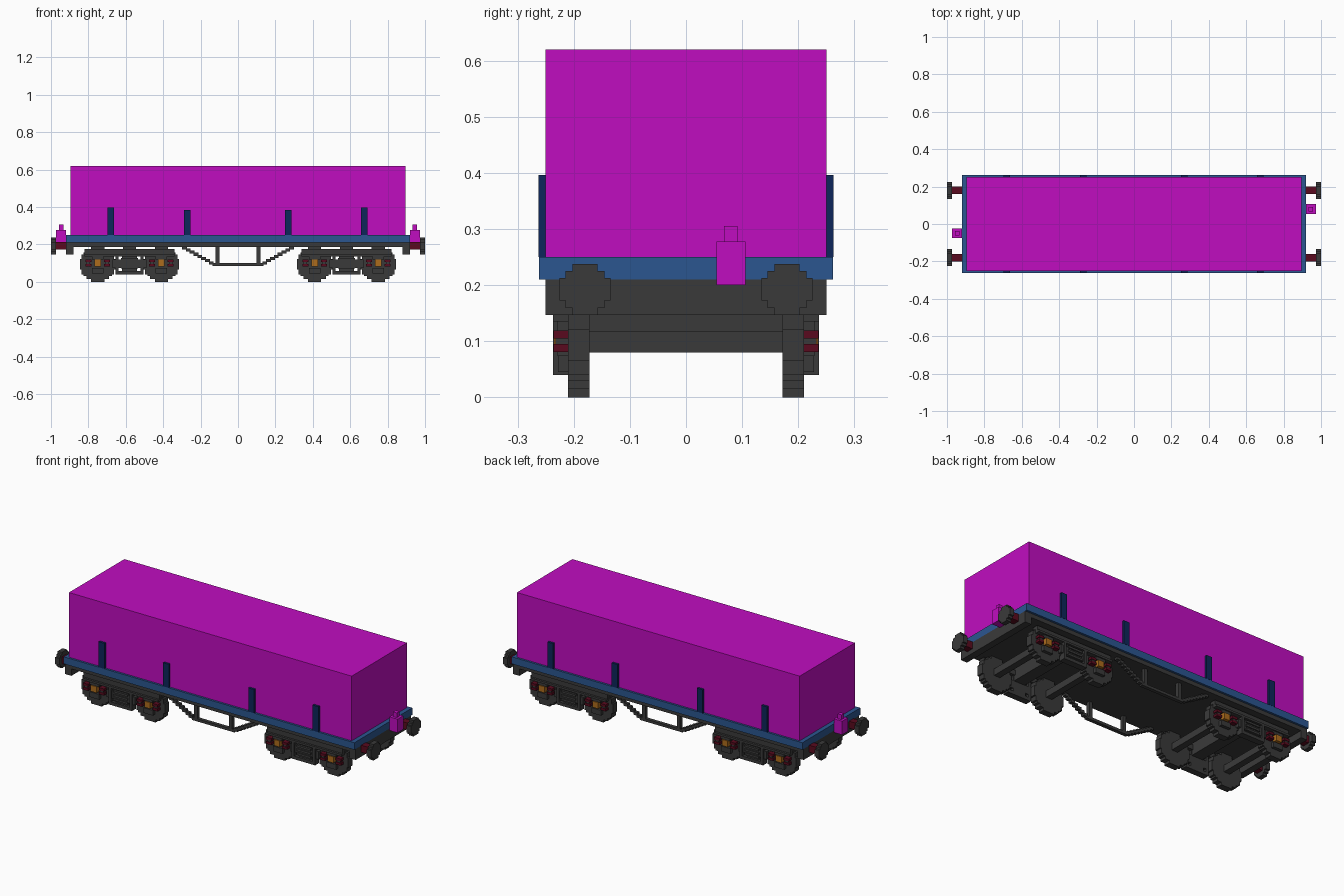
import bpy, bmesh
from mathutils import Matrix, Vector

cube = bpy.data.objects.get("Cube")
if cube:
    bpy.data.objects.remove(cube, do_unlink=True)


def material(name, rgb):
    m = bpy.data.materials.new(name)
    m.use_nodes = True
    m.diffuse_color = (*rgb, 1)
    bsdf = m.node_tree.nodes["Principled BSDF"]
    bsdf.inputs["Base Color"].default_value = (*rgb, 1)
    bsdf.inputs["Roughness"].default_value = 0.8
    return m


MAGENTA = material("load magenta", (0.53, 0.004, 0.53))
BLUE = material("deck blue", (0.024, 0.093, 0.279))
NAVY = material("stake navy", (0.004, 0.019, 0.10))
GREY = material("iron grey", (0.042, 0.042, 0.042))
RED = material("dark red", (0.10, 0.003, 0.013))
ORANGE = material("axle box orange", (0.42, 0.15, 0.012))


def finish(name, bm, mat):
    mesh = bpy.data.meshes.new(name)
    bm.to_mesh(mesh)
    bm.free()
    mesh.materials.append(mat)
    obj = bpy.data.objects.new(name, mesh)
    bpy.context.collection.objects.link(obj)
    return obj


def boxes(name, mat, items):
    """One object from boxes given as (x0, x1, y0, y1, z0, z1)."""
    bm = bmesh.new()
    for x0, x1, y0, y1, z0, z1 in items:
        mid = Matrix.Translation(((x0 + x1) / 2, (y0 + y1) / 2, (z0 + z1) / 2))
        size = Matrix.Diagonal((x1 - x0, y1 - y0, z1 - z0, 1))
        bmesh.ops.create_cube(bm, size=1, matrix=mid @ size)
    return finish(name, bm, mat)


def flip_y(b):
    return (b[0], b[1], -b[3], -b[2], b[4], b[5])


def both_sides(items):
    return list(items) + [flip_y(b) for b in items]


def stepped_disc(name, mat, rows, centre, axis, depth):
    """Blocky disc: rows are (half width, lower z offset) from the bottom up to the middle."""
    lower = []
    for i, (w, z) in enumerate(rows):
        if i:
            lower.append((rows[i - 1][0], z))
        lower.append((w, z))
    right = lower + [(w, -z) for w, z in reversed(lower)]
    outline = right + [(-w, z) for w, z in reversed(right)]
    bm = bmesh.new()
    side = Vector((1, 0, 0)) if axis == "Y" else Vector((0, 1, 0))
    along = Vector((0, depth, 0)) if axis == "Y" else Vector((depth, 0, 0))
    verts = [bm.verts.new(Vector(centre) - along / 2 + side * w + Vector((0, 0, z)))
             for w, z in outline]
    face = bm.faces.new(verts)
    out = bmesh.ops.extrude_face_region(bm, geom=[face])
    moved = [v for v in out["geom"] if isinstance(v, bmesh.types.BMVert)]
    bmesh.ops.translate(bm, verts=moved, vec=along)
    bmesh.ops.recalc_face_normals(bm, faces=bm.faces)
    return finish(name, bm, mat)


# Load, deck and underframe
boxes("load", MAGENTA, [(-0.895, 0.895, -0.25, 0.25, 0.25, 0.62)])
boxes("deck", BLUE, [(-0.92, 0.92, -0.262, 0.262, 0.21, 0.25)])
boxes("underframe", GREY, [(-0.88, 0.88, -0.25, 0.25, 0.187, 0.21)])
for s, end in ((-1, "rear"), (1, "front")):
    x0, x1 = sorted((s * 0.88, s * 0.92))
    boxes(end + "_headstock", GREY, [(x0, x1, -0.25, 0.25, 0.147, 0.21)])

# Side stakes
for i, (x, top) in enumerate(((-0.68, 0.396), (-0.272, 0.385), (0.268, 0.385), (0.675, 0.396))):
    boxes(f"stakes_{i + 1}", NAVY,
          both_sides([(x - 0.018, x + 0.018, 0.25, 0.263, 0.25, top)]))

# Buffers and couplings at both ends
BUFFER_ROWS = [(0.022, -0.0455), (0.035, -0.033), (0.0455, -0.020)]
for s, end, cy in ((-1, "rear", -0.05), (1, "front", 0.08)):
    x0, x1 = sorted((s * 0.92, s * 0.975))
    boxes(end + "_buffer_shanks", RED,
          both_sides([(x0, x1, 0.16, 0.20, 0.1725, 0.2125)]))
    for t, hand in ((-1, "right"), (1, "left")):
        stepped_disc(f"{end}_{hand}_buffer", GREY, BUFFER_ROWS,
                     (s * 0.9865, t * 0.18, 0.1925), "X", 0.027)
    x0, x1 = sorted((s * 0.92, s * 0.972))
    cx = (x0 + x1) / 2
    boxes(end + "_coupling", MAGENTA,
          [(x0, x1, cy - 0.026, cy + 0.026, 0.20, 0.278),
           (cx - 0.012, cx + 0.012, cy - 0.012, cy + 0.012, 0.278, 0.305)])

# Bogies
WHEEL_ROWS = [(0.035, -0.0935), (0.06, -0.0785), (0.075, -0.0635),
              (0.086, -0.0535), (0.095, -0.0275)]
for cx, end in ((-0.58, "rear"), (0.58, "front")):
    axles = (cx - 0.17, cx + 0.17)
    for i, ax in enumerate(axles):
        for t, hand in ((-1, "right"), (1, "left")):
            stepped_disc(f"{end}_{hand}_wheel_{i + 1}", GREY, WHEEL_ROWS,
                         (ax, t * 0.191, 0.0935), "Y", 0.038)
    boxes(end + "_axles", GREY,
          [(ax - 0.019, ax + 0.019, -0.172, 0.172, 0.08, 0.118) for ax in axles])
    boxes(end + "_bolster", GREY, [(cx - 0.035, cx + 0.035, -0.21, 0.21, 0.118, 0.187)])

    # Side frame: long beam, central spring box and rungs out to the wheels
    frame = [(cx - 0.24, cx + 0.24, 0.19, 0.225, 0.147, 0.175),
             (cx - 0.24, cx + 0.24, 0.21, 0.237, 0.135, 0.147),
             (cx - 0.04, cx + 0.04, 0.20, 0.225, 0.045, 0.147),
             (cx - 0.09, cx + 0.09, 0.20, 0.230, 0.075, 0.12),
             (cx - 0.07, cx + 0.07, 0.20, 0.237, 0.04, 0.058)]
    frame += [(cx - 0.045, cx + 0.045, 0.22, 0.237, z, z + 0.012)
              for z in (0.07, 0.092, 0.114)]
    for s in (-1, 1):
        edge = sorted((cx + s * 0.058, cx + s * 0.074))
        frame.append((*edge, 0.20, 0.237, 0.04, 0.147))
    for ax in axles:
        frame.append((ax - 0.03, ax + 0.03, 0.21, 0.228, 0.045, 0.075))
        frame.append((ax - 0.03, ax + 0.03, 0.21, 0.230, 0.118, 0.135))
    boxes(end + "_side_frames", GREY, both_sides(frame))

    # Axle boxes and their springs
    boxes(end + "_axle_boxes", ORANGE, both_sides(
        [(ax - 0.018, ax + 0.018, 0.21, 0.235, 0.083, 0.118) for ax in axles]))
    boxes(end + "_springs", RED, both_sides(
        [(ax + s * 0.05 - 0.016, ax + s * 0.05 + 0.016, 0.21, 0.236, z, z + 0.014)
         for ax in axles for s in (-1, 1) for z in (0.081, 0.105)]))
    boxes(end + "_spring_cores", GREY, both_sides(
        [(ax + s * 0.05 - 0.009, ax + s * 0.05 + 0.009, 0.21, 0.233, 0.095, 0.105)
         for ax in axles for s in (-1, 1)]))

# Truss under the middle: bottom bar, two posts and stair-stepped ends
truss = [(-0.135, 0.135, 0.205, 0.225, 0.085, 0.10)]
for s in (-1, 1):
    truss.append((s * 0.11 - 0.01, s * 0.11 + 0.01, 0.205, 0.225, 0.10, 0.187))
    for i in range(8):
        x = s * (0.143 + i * 0.0205)
        z = 0.093 + i * 0.0115
        truss.append((x - 0.0125, x + 0.0125, 0.205, 0.225, z, z + 0.0165))
boxes("trusses", GREY, both_sides(truss))
